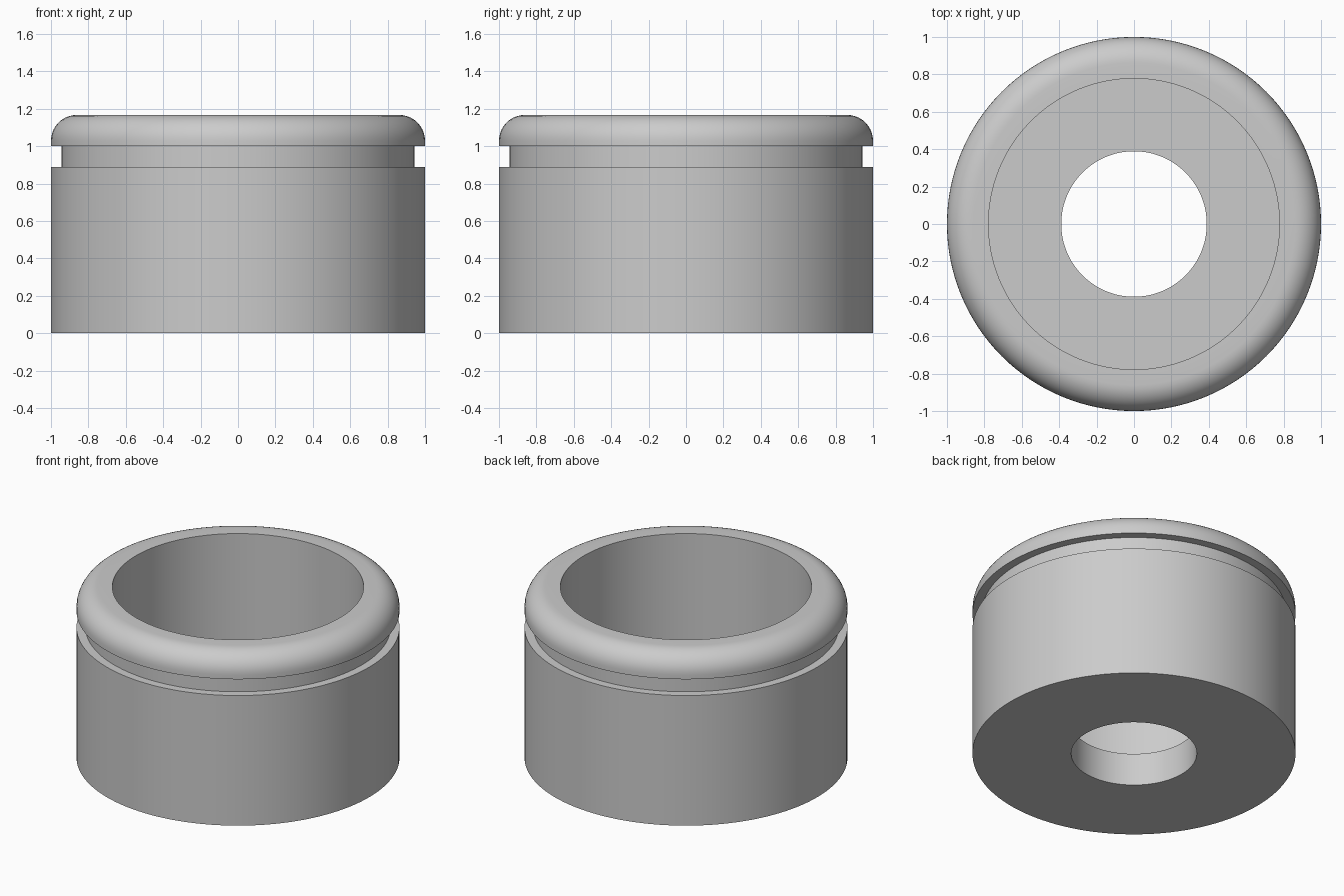
import bpy, bmesh
from math import sin, cos, pi, tau

if "Cube" in bpy.data.objects:
    bpy.data.objects.remove(bpy.data.objects["Cube"], do_unlink=True)

U = 1 / 18          # design module: the outer radius is 18 modules
SEGMENTS = 128
FILLET = 2.5
FILLET_STEPS = 10

# Single grey material
grey = bpy.data.materials.new("plain grey")
grey.use_nodes = True
colour = (0.6, 0.6, 0.6, 1)
grey.diffuse_color = colour
grey.node_tree.nodes["Principled BSDF"].inputs["Base Color"].default_value = colour

# Closed half section (radius, height): base hole, body, groove, then lip
section = [(7, 4), (7, 0), (18, 0), (18, 16), (17, 16), (17, 18), (18, 18)]
# Rounded outer edge of the lip
for i in range(FILLET_STEPS + 1):
    a = pi / 2 * i / FILLET_STEPS
    section.append((18 - FILLET + FILLET * cos(a), 21 - FILLET + FILLET * sin(a)))
# Cavity wall down to the inner floor
section += [(14, 21), (14, 4)]


def revolve(name, points, material):
    """Turn a closed half section around the z axis."""
    bm = bmesh.new()
    verts = [bm.verts.new((r * U, 0, z * U)) for r, z in points]
    edges = [bm.edges.new((verts[i - 1], verts[i])) for i in range(len(verts))]
    bmesh.ops.spin(bm, geom=verts + edges, cent=(0, 0, 0), axis=(0, 0, 1),
                   angle=tau, steps=SEGMENTS, use_merge=True)
    bmesh.ops.remove_doubles(bm, verts=bm.verts, dist=1e-5)
    bmesh.ops.recalc_face_normals(bm, faces=bm.faces)
    mesh = bpy.data.meshes.new(name)
    bm.to_mesh(mesh)
    bm.free()
    mesh.materials.append(material)
    obj = bpy.data.objects.new(name, mesh)
    bpy.context.collection.objects.link(obj)
    return obj


# Grooved cup with a through hole in its base
cup = revolve("grooved_cup", section, grey)
bpy.ops.object.select_all(action='DESELECT')
cup.select_set(True)
bpy.context.view_layer.objects.active = cup
bpy.ops.object.shade_smooth_by_angle(angle=pi / 6)
